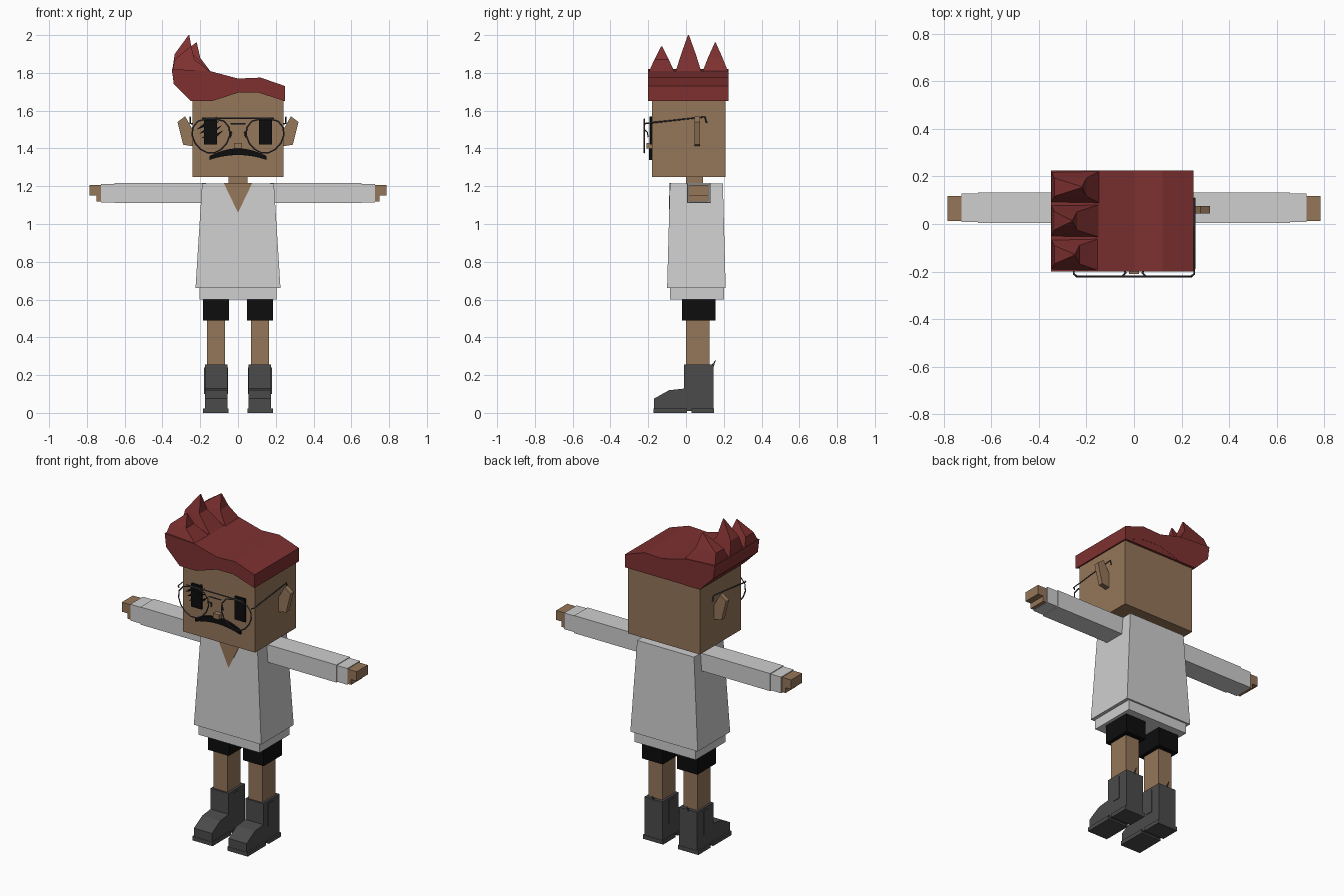
import bpy, bmesh
from math import sin, cos, tau

old = bpy.data.objects.get("Cube")
if old:
    bpy.data.objects.remove(old, do_unlink=True)


def material(name, red, green, blue):
    mat = bpy.data.materials.new(name)
    mat.use_nodes = True
    mat.diffuse_color = (red, green, blue, 1)
    shader = mat.node_tree.nodes["Principled BSDF"]
    shader.inputs["Base Color"].default_value = mat.diffuse_color
    return mat


skin = material("tan skin", 0.3, 0.18, 0.1)
red_hair = material("dark red hair", 0.21, 0.03, 0.03)
cloth = material("light grey cloth", 0.62, 0.62, 0.62)
leather = material("charcoal leather", 0.07, 0.07, 0.07)
black = material("black", 0.004, 0.004, 0.004)
metal = material("grey wire", 0.06, 0.06, 0.07)


def add_object(name, data, mat, mirrored):
    """Link the part, with a twin on the other side if asked."""
    data.materials.append(mat)
    part = bpy.data.objects.new(name, data)
    bpy.context.collection.objects.link(part)
    if mirrored:
        part.modifiers.new("other side", "MIRROR")


def loft(name, mat, rings, mirrored=False):
    """Join rings of equal point count and close both ends."""
    bm = bmesh.new()
    loops = [[bm.verts.new(point) for point in ring] for ring in rings]
    for lower, upper in zip(loops, loops[1:]):
        for i in range(len(lower)):
            bm.faces.new((lower[i - 1], lower[i], upper[i], upper[i - 1]))
    bm.faces.new(loops[0])
    bm.faces.new(loops[-1])
    bmesh.ops.recalc_face_normals(bm, faces=bm.faces)
    mesh = bpy.data.meshes.new(name)
    bm.to_mesh(mesh)
    bm.free()
    add_object(name, mesh, mat, mirrored)


def rectangle(x, y, z):
    return [(x[0], y[0], z), (x[1], y[0], z), (x[1], y[1], z), (x[0], y[1], z)]


def box(name, mat, x, y, z, mirrored=True):
    loft(name, mat, [rectangle(x, y, height) for height in z], mirrored)


def middle_box(name, mat, half, y, z):
    box(name, mat, (-half, half), y, z, mirrored=False)


def slab(name, mat, outline, y, mirrored=False):
    """Extrude an outline drawn in x and z along y."""
    loft(name, mat, [[(x, depth, z) for x, z in outline] for depth in y], mirrored)


def wire(name, points, closed=False, radius=0.004, mirrored=True):
    curve = bpy.data.curves.new(name, "CURVE")
    curve.dimensions = "3D"
    curve.bevel_depth = radius
    curve.bevel_resolution = 0
    spline = curve.splines.new("POLY")
    spline.points.add(len(points) - 1)
    for target, point in zip(spline.points, points):
        target.co = (*point, 1)
    spline.use_cyclic_u = closed
    add_object(name, curve, metal, mirrored)


# Head, neck and ears
face, face_plate = -0.18, (-0.195, -0.18)
middle_box("head", skin, half=0.24, y=(face, 0.21), z=(1.25, 1.71))
middle_box("neck", skin, half=0.05, y=(0, 0.09), z=(1.2, 1.26))
middle_box("nose", skin, half=0.02, y=(-0.21, face), z=(1.4, 1.43))
ear_outline = [(0.23, 1.41), (0.29, 1.42), (0.32, 1.54), (0.28, 1.57), (0.24, 1.5)]
slab("ears", skin, ear_outline, y=(0.045, 0.075), mirrored=True)

# Eyes, with slanted slashes across the right one
box("eyes", black, x=(0.11, 0.18), y=(-0.19, face), z=(1.42, 1.56))
for step in range(4):
    x, z = step * 0.012 - 0.22, 1.5 - step * 0.024
    slash = [(x, z), (x + 0.06, z + 0.02), (x + 0.11, z + 0.07), (x + 0.05, z + 0.04)]
    slab(f"eye_slash_{step}", black, slash, y=(-0.192, face))

# Moustache drooping along two parabolas
spread = [step / 5 for step in range(-5, 6)]
upper_edge = [(t * 0.15, 1.4 - t * t * 0.04) for t in spread]
lower_edge = [(t * 0.15, 1.365 - t * t * 0.025) for t in spread]
slab("moustache", black, upper_edge + lower_edge[::-1], face_plate)

# Hair: swept slab over a straight band at the back
hair_outline = [(-0.25, 1.65), (-0.14, 1.65), (0, 1.695), (0.11, 1.695), (0.25, 1.65),
                (0.25, 1.73), (0.12, 1.775), (0, 1.77), (-0.15, 1.81), (-0.35, 1.82),
                (-0.34, 1.74)]
slab("hair", red_hair, hair_outline, y=(-0.2, 0.225))
middle_box("hair_back_band", red_hair, half=0.25, y=(-0.17, 0.224), z=(1.651, 1.73))

# Three curved spikes along the right edge of the hair
spike_root, spike_radius = 1.8, 0.07
for row, (tip_x, tip_z) in enumerate([(-0.25, 1.94), (-0.26, 2), (-0.22, 1.96)]):
    centre = row * 0.142 - 0.129

    def spike_ring(x, scale, z):
        reach = spike_radius * scale
        return rectangle(x, (centre - reach, centre + reach), z)

    half_way = (spike_root + tip_z) / 2
    loft(f"hair_spike_{row}", red_hair, [
        spike_ring((-0.35, -0.14), 1, spike_root),
        spike_ring((-0.335, tip_x + 0.02), 0.55, half_way),
        spike_ring((tip_x - 0.002, tip_x + 0.002), 0.04, tip_z)])

# Shirt with skin at the open collar
loft("shirt", cloth, [rectangle((-0.225, 0.225), (-0.1, 0.21), 0.66),
                      rectangle((-0.19, 0.19), (-0.085, 0.195), 1.215)])
middle_box("shirt_hem", cloth, half=0.205, y=(-0.086, 0.2), z=(0.6, 0.67))
loft("collar_skin", skin, [
    [(-0.075, y, 1.216), (0, y - 0.004, 1.06), (0.075, y, 1.216)] for y in (-0.08, -0.087)])

# Arms
sleeve_depth, hand_depth = (0.004, 0.132), (0.012, 0.118)
box("sleeves", cloth, x=(0.17, 0.655), y=sleeve_depth, z=(1.11, 1.216))
box("cuffs", cloth, x=(0.65, 0.725), y=(0.008, 0.128), z=(1.114, 1.212))
box("hands", skin, x=(0.7, 0.785), y=hand_depth, z=(1.15, 1.207))
box("thumbs", skin, x=(0.7, 0.748), y=hand_depth, z=(1.118, 1.152))

# Legs
box("shorts_legs", black, x=(0.047, 0.185), y=(-0.02, 0.155), z=(0.488, 0.62))
box("legs", skin, x=(0.07, 0.163), y=(0, 0.125), z=(0.2, 0.5))

# Boots
boot_width, sole_width, sole_height = (0.056, 0.176), (0.05, 0.185), (0, 0.024)
box("boot_shafts", leather, x=boot_width, y=(-0.01, 0.145), z=(0.01, 0.255))
toe_outline = [(-0.17, 0.02), (-0.17, 0.075), (-0.09, 0.12), (0, 0.13), (0.03, 0.02)]
loft("boot_toes", leather, [[(x, y, z) for y, z in toe_outline] for x in boot_width], True)
box("soles", leather, x=sole_width, y=(-0.172, 0.005), z=sole_height)
box("heels", leather, x=sole_width, y=(0.03, 0.147), z=sole_height)
for label, x in zip(("inner", "outer"), boot_width):
    box(f"{label}_boot_panels", leather, x=(x - 0.003, x + 0.003), y=(0.035, 0.085), z=(0.1, 0.24))
wire("boot_loops", [(0.116, 0.14, 0.235), (0.116, 0.158, 0.28), (0.116, 0.14, 0.255)], radius=0.003)

# Glasses: teardrop rims with a flattened top, temples, pads and bars
lens_plane, temple_x, rim = -0.22, 0.254, []
for step in range(14):
    across, up = cos(tau * step / 14), sin(tau * step / 14)
    rim.append((0.143 + across * (0.1 + up * 0.015), lens_plane, 1.47 + min(up, 0.9) * 0.095))
wire("lens_rims", rim, closed=True)
wire("temples", [(0.24, lens_plane, 1.53), (temple_x, -0.21, 1.533),
                 (temple_x, 0.1, 1.567), (temple_x, 0.109, 1.535)])
wire("nose_pads", [(0.05, lens_plane, 1.5), (0.035, -0.205, 1.485), (0.04, -0.2, 1.46)])
for label, half, z in (("top_bar", 0.19, 1.56), ("bridge", 0.04, 1.53)):
    wire(f"glasses_{label}", [(-half, lens_plane, z), (half, lens_plane, z)], mirrored=False)
